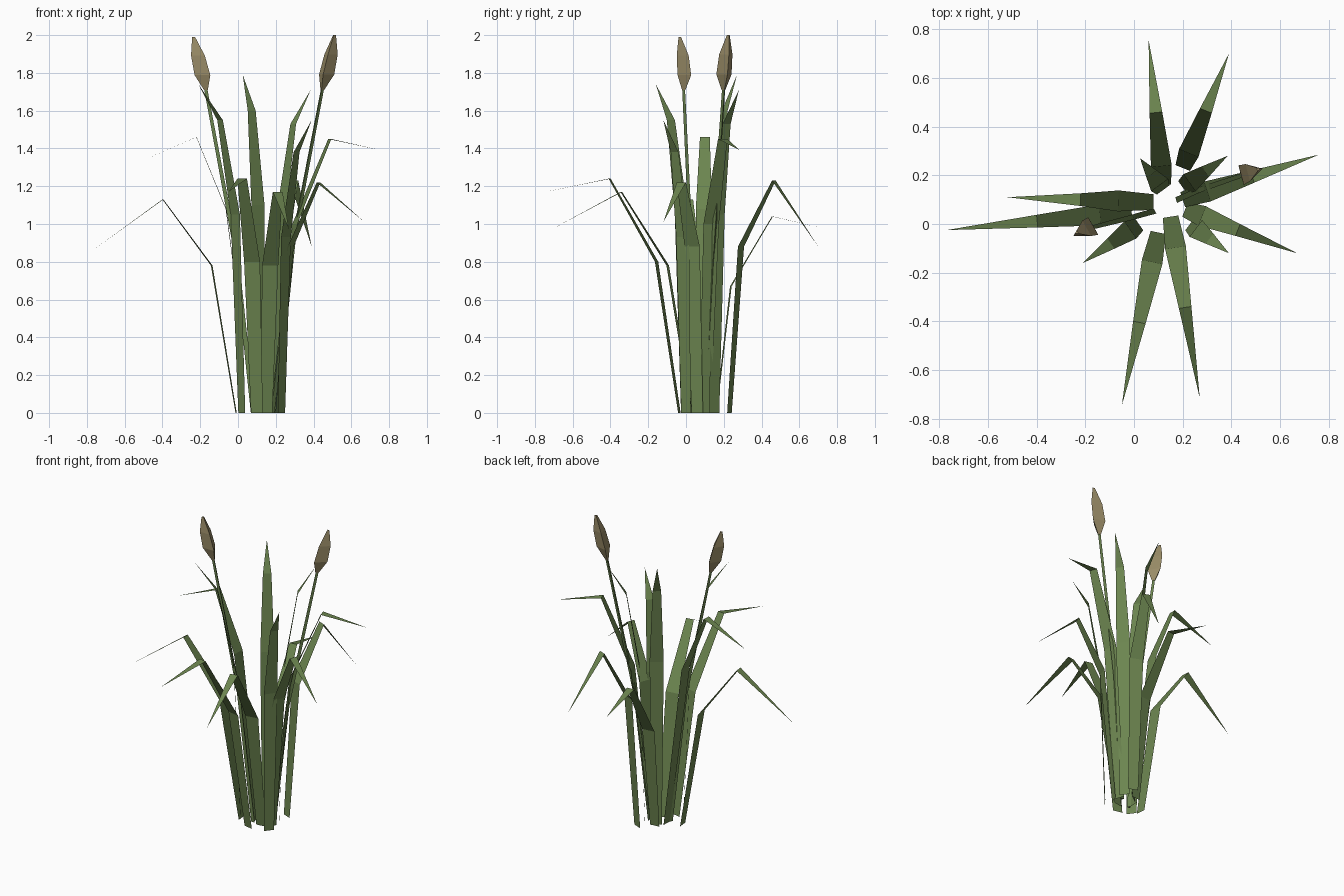
import bpy
import math
from mathutils import Vector

default_cube = bpy.data.objects.get("Cube")
if default_cube:
    bpy.data.objects.remove(default_cube, do_unlink=True)


def make_material(name, colour):
    material = bpy.data.materials.new(name)
    material.use_nodes = True
    material.diffuse_color = colour
    material.node_tree.nodes["Principled BSDF"].inputs["Base Color"].default_value = colour
    return material


leaf_green = make_material("leaf green", (0.15, 0.235, 0.08, 1))
seed_brown = make_material("seed head brown", (0.33, 0.27, 0.14, 1))


def make_object(name, points, faces, material):
    mesh = bpy.data.meshes.new(name)
    mesh.from_pydata(points, [], faces)
    mesh.materials.append(material)
    mesh.update()
    part = bpy.data.objects.new(name, mesh)
    bpy.context.collection.objects.link(part)
    return part


def make_blade(name, base, tip, knee, peak):
    """Flat folded leaf: knee and peak are (fraction of reach, height)."""
    start = Vector((*base, 0))
    end = Vector(tip)
    reach = Vector((end.x, end.y, 0)) - start
    side = Vector((0, 0, 1)).cross(reach.normalized())
    rows = [(start, 0.032)]
    for (fraction, height), half_width in ((knee, 0.043), (peak, 0.026)):
        rows.append((start + reach * fraction + Vector((0, 0, height)), half_width))
    points = []
    for centre, half_width in rows:
        points += [centre - side * half_width, centre + side * half_width]
    points.append(end)
    faces = [(0, 1, 3, 2), (2, 3, 5, 4), (4, 5, 6)]
    return make_object(name, points, faces, leaf_green)


def make_prism(name, path, radii, turn, material):
    """Three-sided tube through the path points, closed at both ends."""
    points, faces = [], []
    for centre, radius in zip(path, radii):
        for corner in range(3):
            angle = math.radians(turn + corner * 120)
            offset = Vector((math.cos(angle), math.sin(angle), 0)) * radius
            points.append(Vector(centre) + offset)
    for row in range(len(path) - 1):
        low, high = row * 3, row * 3 + 3
        for corner in range(3):
            after = (corner + 1) % 3
            faces.append((low + corner, low + after, high + after, high + corner))
    last = len(points) - 3
    faces += [(2, 1, 0), (last, last + 1, last + 2)]
    return make_object(name, points, faces, material)


# Leaves: base, tip, knee, peak
blades = {
    "back_leaf": ((.12, .16), (.06, .755, .97), (.13, .67), (.5, 1.04)),
    "back_left_leaf": ((.2, .23), (.39, .7, .88), (.13, .88), (.5, 1.23)),
    "left_long_leaf": ((.2, .1), (.76, .285, 1.39), (.18, 1), (.51, 1.45)),
    "left_front_leaf": ((.21, .06), (.67, -.12, 1.01), (.15, .88), (.47, 1.22)),
    "left_upright_leaf": ((.2, .15), (.385, .28, 1.71), (.15, 1.05), (.5, 1.53)),
    "left_small_leaf": ((.23, 0), (.39, -.12, 1.55), (.15, .93), (.5, 1.38)),
    "front_left_leaf": ((.15, .03), (.27, -.715, .97), (.17, .78), (.5, 1.17)),
    "front_right_leaf": ((.1, -.035), (-.05, -.745, 1.17), (.17, .8), (.52, 1.24)),
    "right_upright_leaf": ((.02, 0), (-.21, -.16, 1.74), (.15, 1.05), (.5, 1.55)),
    "right_low_leaf": ((-.01, .05), (-.77, -.025, .86), (.17, .78), (.51, 1.13)),
    "right_high_leaf": ((.08, .09), (-.52, .11, 1.33), (.24, 1.08), (.5, 1.46)),
    "tall_back_leaf": ((.12, .14), (.025, .27, 1.79), (.15, 1.1), (.5, 1.6)),
}
for name, shape in blades.items():
    make_blade(name, *shape)

# Seed stalks: stem points, head tip, turn of the three-sided section
stalks = {
    "right": ([(.08, .05, 0), (-.01, .025, .85), (-.17, -.015, 1.71)],
              (-.235, -.035, 1.99), 90),
    "left": ([(.18, .1, 0), (.27, .14, .8), (.445, .2, 1.71)],
             (.51, .225, 2), 15),
}
for side, (stem, tip, turn) in stalks.items():
    make_prism(side + "_stalk", stem, (.014, .013, .01), turn, leaf_green)
    bottom, top = Vector(stem[-1]), Vector(tip)
    head = [bottom.lerp(top, t) for t in (0, .28, .65, 1)]
    make_prism(side + "_seed_head", head, (.012, .048, .042, .009), turn, seed_brown)
